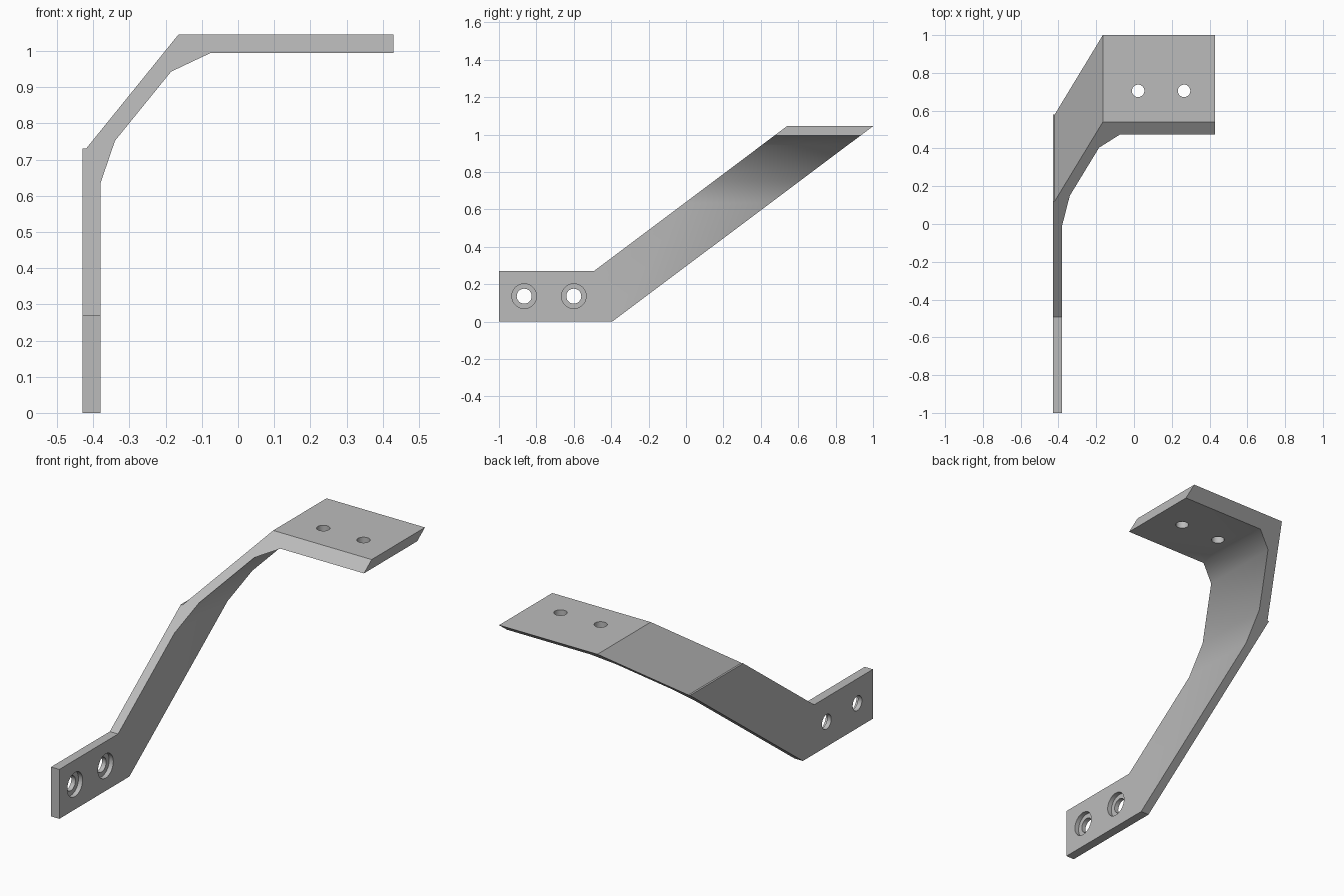
import bpy, bmesh, math
from mathutils import Matrix

cube = bpy.data.objects.get("Cube")
if cube:
    bpy.data.objects.remove(cube, do_unlink=True)

THICK, X0, TOP = 0.05, -0.43, 1.045


def make_object(name, bm):
    bmesh.ops.recalc_face_normals(bm, faces=bm.faces)
    mesh = bpy.data.meshes.new(name)
    bm.to_mesh(mesh)
    bm.free()
    ob = bpy.data.objects.new(name, mesh)
    bpy.context.collection.objects.link(ob)
    return ob


def extrude_profile(name, points, place, depth):
    """Extrude a flat outline; place(u, v, w) maps it into space."""
    bm = bmesh.new()
    near, far = ([bm.verts.new(place(u, v, w)) for u, v in points] for w in (-depth, depth))
    bm.faces.new(near)
    bm.faces.new(far)
    n = len(points)
    for i in range(n):
        j = (i + 1) % n
        bm.faces.new((near[i], near[j], far[j], far[i]))
    return make_object(name, bm)


def cylinder(name, centre, radius, length, axis):
    bm = bmesh.new()
    turn = Matrix.Rotation(math.pi / 2, 4, 'Y') if axis == 'X' else Matrix()
    bmesh.ops.create_cone(bm, cap_ends=True, segments=48, radius1=radius, radius2=radius,
                          depth=length, matrix=Matrix.Translation(centre) @ turn)
    return make_object(name, bm)


def combine(target, cutter, operation):
    mod = target.modifiers.new(operation.title(), 'BOOLEAN')
    mod.operation, mod.solver, mod.object = operation, 'EXACT', cutter
    bpy.context.view_layer.objects.active = target
    bpy.ops.object.modifier_apply(modifier=mod.name)
    bpy.data.objects.remove(cutter, do_unlink=True)


# Bent strip: cross-section seen from the front
section = [(X0, 0), (X0, 0.73), (-0.42, 0.73), (-0.165, TOP), (0.43, TOP),
           (0.43, TOP - THICK), (-0.075, TOP - THICK), (-0.185, 0.943),
           (-0.34, 0.752), (X0 + THICK, 0.635), (X0 + THICK, 0)]
bracket = extrude_profile("bracket", section, lambda x, z, y: (x, y, z), 1.2)

# Side outline: level mounting tab and leaning arm
outline = [(-1, -0.0), (-0.395, 0), (1, TOP), (0.54, TOP), (-0.493, 0.27), (-1, 0.27)]
side = extrude_profile("side_outline", outline, lambda y, z, x: (x, y, z), 0.6)
combine(bracket, side, 'INTERSECT')

# Counterbored holes in the mounting tab
for y in (-0.865, -0.6):
    combine(bracket, cylinder("tab_hole", (X0, y, 0.136), 0.04, 0.3, 'X'), 'DIFFERENCE')
    combine(bracket, cylinder("tab_counterbore", (X0 + THICK, y, 0.136), 0.066, THICK, 'X'), 'DIFFERENCE')

# Plain holes in the top plate
for x in (0.022, 0.265):
    combine(bracket, cylinder("plate_hole", (x, 0.705, TOP), 0.033, 0.3, 'Z'), 'DIFFERENCE')

# Material and shading
metal = bpy.data.materials.new("grey metal")
metal.use_nodes = True
colour = (0.5, 0.5, 0.5, 1)
metal.diffuse_color = colour
metal.node_tree.nodes["Principled BSDF"].inputs["Base Color"].default_value = colour
bracket.data.materials.clear()
bracket.data.materials.append(metal)
bpy.ops.object.select_all(action='DESELECT')
bracket.select_set(True)
bpy.context.view_layer.objects.active = bracket
bpy.ops.object.shade_smooth_by_angle(angle=math.radians(30))
